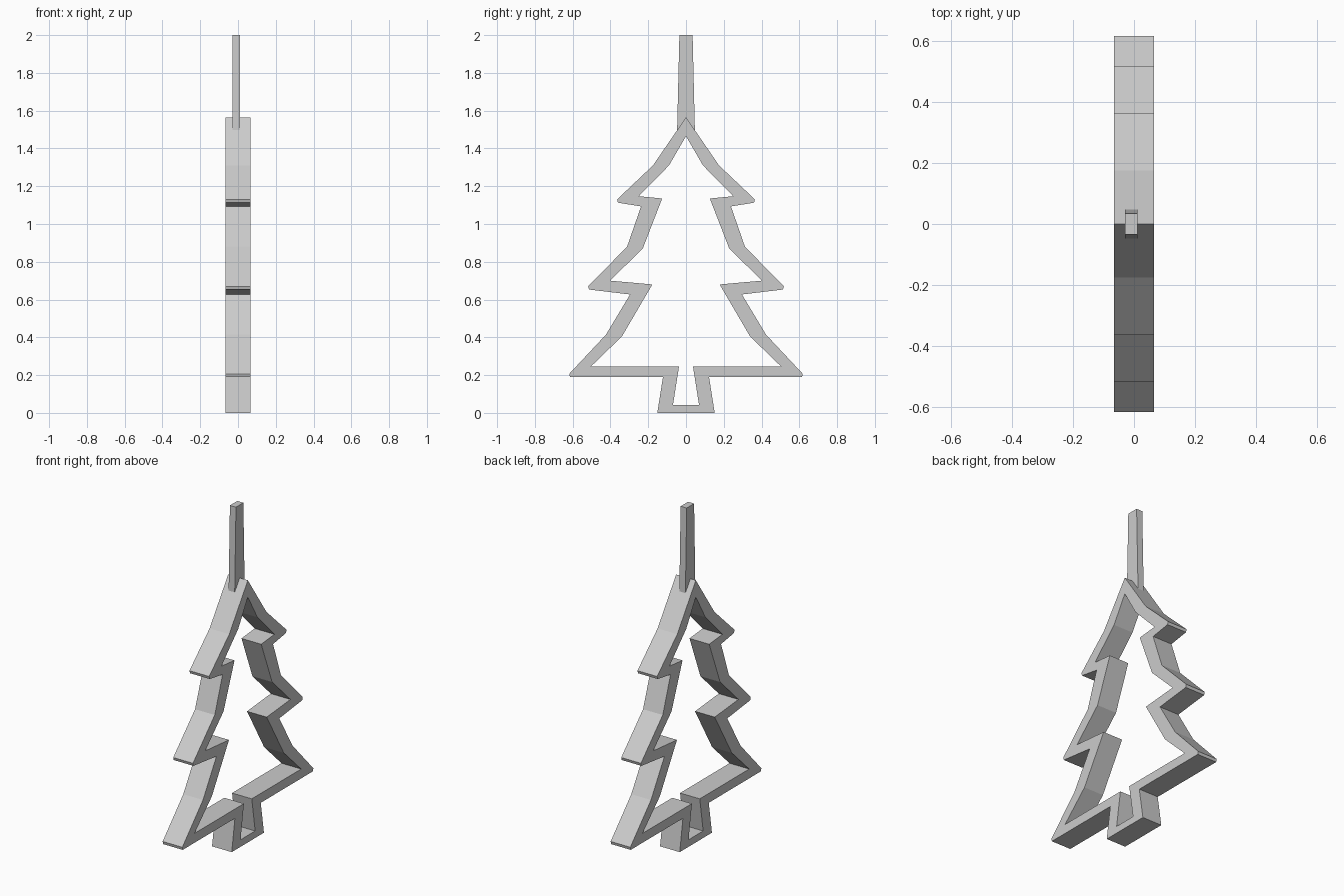
import bpy
import bmesh
from math import pi

if "Cube" in bpy.data.objects:
    bpy.data.objects.remove(bpy.data.objects["Cube"])

# Half outlines as (y, z), from the tip down to the trunk foot
OUTER = [(0, 1.565), (0.175, 1.31), (0.365, 1.13), (0.36, 1.113), (0.238, 1.093),
         (0.312, 0.88), (0.518, 0.67), (0.513, 0.653), (0.296, 0.627), (0.423, 0.415),
         (0.618, 0.207), (0.614, 0.19), (0.122, 0.19), (0.152, 0.0)]
INNER = [(0, 1.465), (0.09, 1.31), (0.25, 1.147), (0.126, 1.135), (0.229, 0.87),
         (0.402, 0.70), (0.178, 0.68), (0.339, 0.405), (0.503, 0.246), (0.037, 0.246),
         (0.069, 0.042)]


def mirrored(half):
    """Close a half outline by mirroring it; the tip lies on the axis."""
    return half + [(-y, z) for y, z in reversed(half[1:])]


def extruded_profile(name, loops, x_center, half_depth):
    """Filled outline (further loops cut holes) in the yz plane, extruded along x."""
    curve = bpy.data.curves.new(name, 'CURVE')
    curve.dimensions = '2D'
    curve.fill_mode = 'BOTH'
    curve.extrude = half_depth
    for loop in loops:
        spline = curve.splines.new('POLY')
        spline.points.add(len(loop) - 1)
        for point, (y, z) in zip(spline.points, loop):
            point.co = (y, z, 0, 1)
        spline.use_cyclic_u = True
        spline.use_smooth = False
    obj = bpy.data.objects.new(name, curve)
    bpy.context.collection.objects.link(obj)
    obj.rotation_euler = (pi / 2, 0, pi / 2)
    obj.location.x = x_center
    bpy.ops.object.select_all(action='DESELECT')
    bpy.context.view_layer.objects.active = obj
    obj.select_set(True)
    bpy.ops.object.convert(target='MESH')
    obj = bpy.context.object
    # Weld caps to walls and merge the flat triangles
    bm = bmesh.new()
    bm.from_mesh(obj.data)
    bmesh.ops.remove_doubles(bm, verts=bm.verts, dist=0.0005)
    bmesh.ops.recalc_face_normals(bm, faces=bm.faces)
    bm.to_mesh(obj.data)
    bm.free()
    bpy.ops.object.shade_flat()
    return obj


# Hollow tree outline
extruded_profile("tree_frame", [mirrored(OUTER), mirrored(INNER)], 0, 0.065)

# Tapered hanging stem, slightly off centre
extruded_profile("stem", [[(-0.047, 1.495), (0.047, 1.495), (0.035, 2.0), (-0.035, 2.0)]],
                 -0.009, 0.02)
